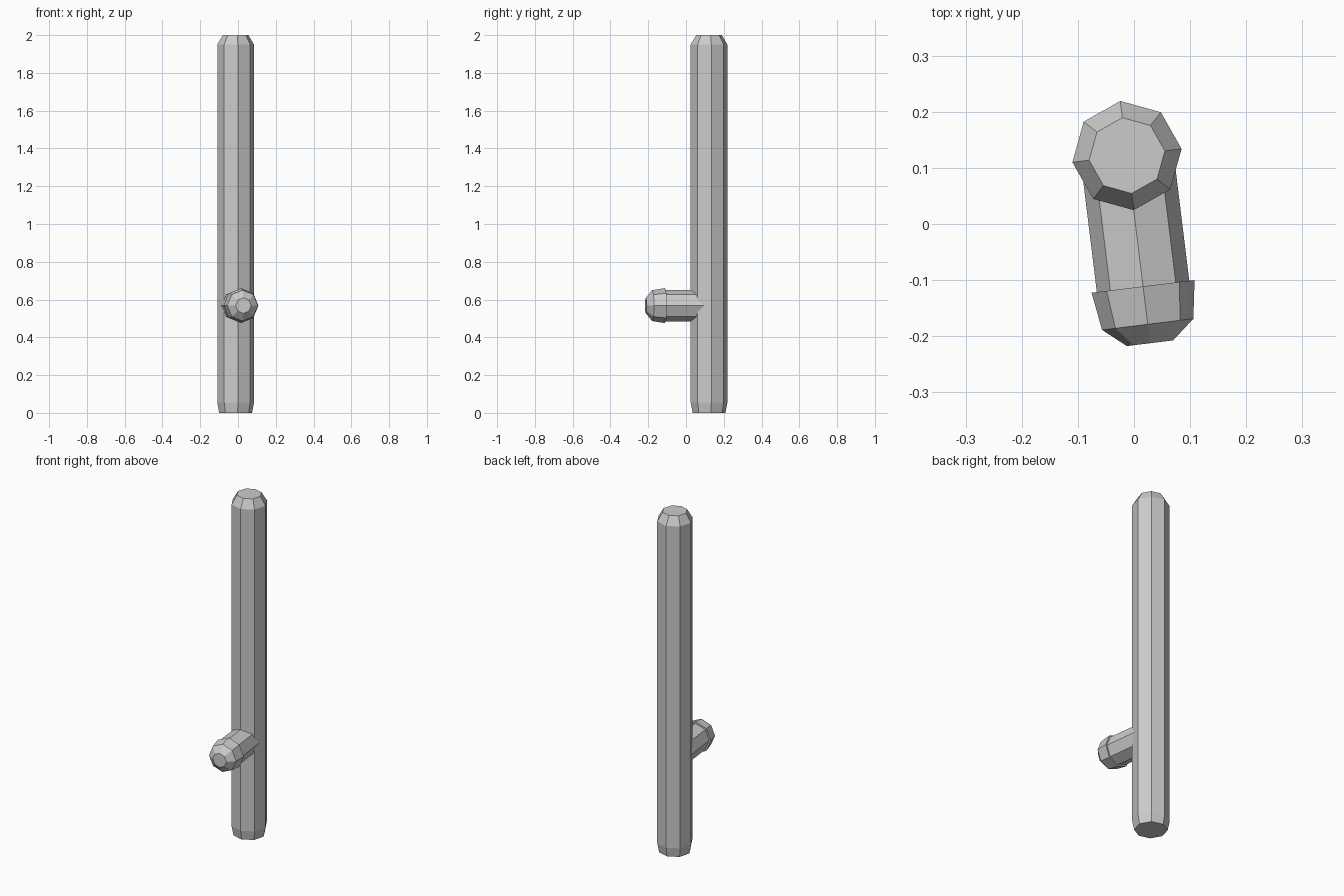
import bpy, bmesh, math
from mathutils import Matrix

if "Cube" in bpy.data.objects:
    bpy.data.objects.remove(bpy.data.objects["Cube"])

SIDES = 8


def lathe(name, profile, matrix):
    """Closed faceted solid from (radius, height) rings around local z."""
    bm = bmesh.new()
    rings = []
    for r, h in profile:
        rings.append([bm.verts.new((r * math.cos(2 * math.pi * i / SIDES),
                                    r * math.sin(2 * math.pi * i / SIDES), h))
                      for i in range(SIDES)])
    for a, b in zip(rings, rings[1:]):
        for i in range(SIDES):
            j = (i + 1) % SIDES
            bm.faces.new((a[i], a[j], b[j], b[i]))
    bm.faces.new(rings[0][::-1])
    bm.faces.new(rings[-1])
    bmesh.ops.recalc_face_normals(bm, faces=bm.faces)
    mesh = bpy.data.meshes.new(name)
    bm.to_mesh(mesh)
    bm.free()
    obj = bpy.data.objects.new(name, mesh)
    obj.matrix_world = matrix
    bpy.context.collection.objects.link(obj)
    return obj


yaw = Matrix.Rotation(math.radians(7), 4, 'Z')
base = Matrix.Translation((-0.0125, 0.122, 0)) @ yaw

# Upright post with chamfered ends
lathe("post", [(0.0875, 0), (0.098, 0.055), (0.098, 1.95), (0.068, 2.0)], base)

# Short horizontal peg pointing to the front, and its flared rounded tip
outward = base @ Matrix.Translation((0, 0, 0.568)) @ Matrix.Rotation(math.radians(90), 4, 'X')
lathe("peg", [(0.083, 0), (0.083, 0.25)], outward)
lathe("peg_tip", [(0.0925, 0.235), (0.082, 0.303), (0.0415, 0.337)], outward)
